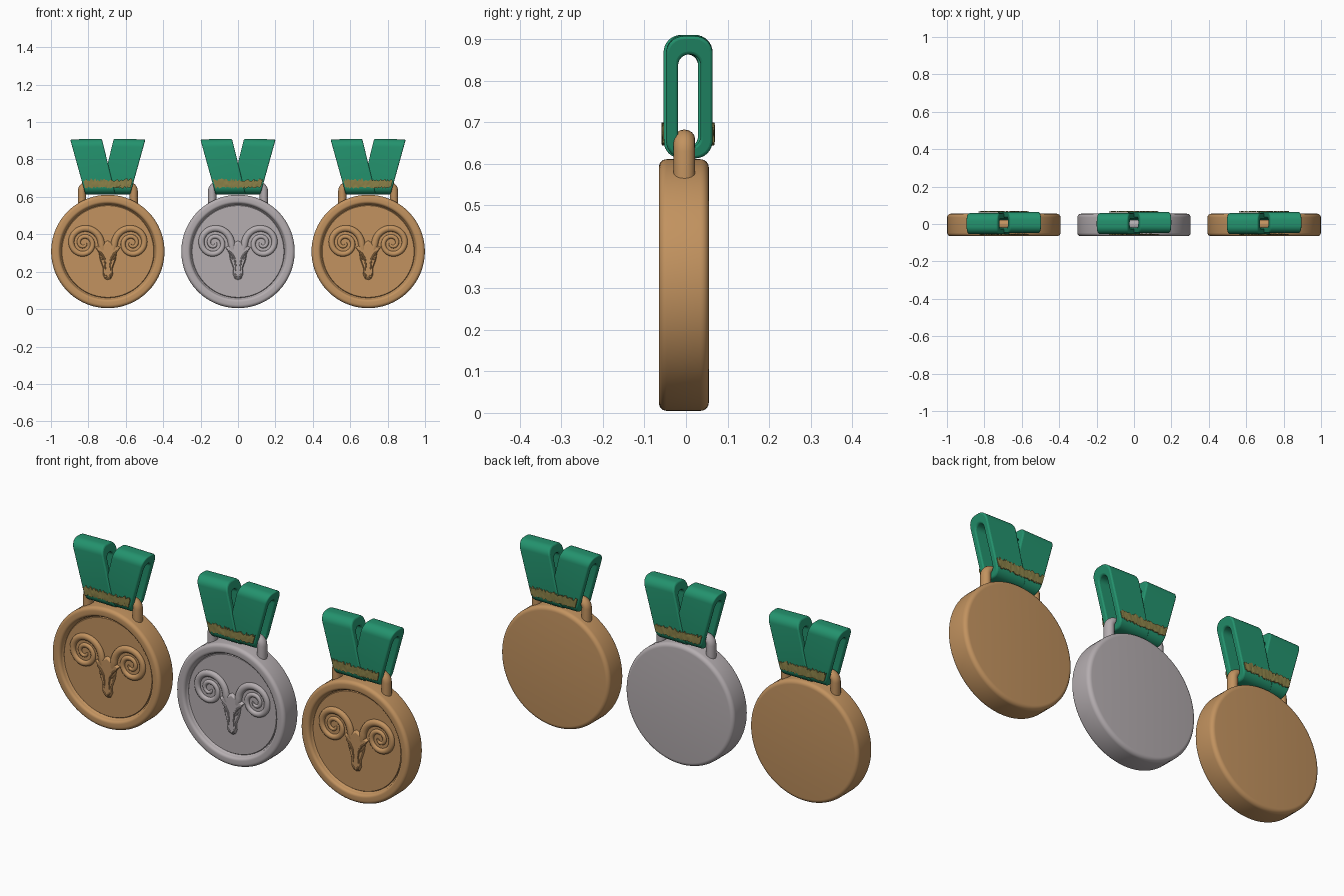
import bpy, bmesh, math, random

if "Cube" in bpy.data.objects:
    bpy.data.objects.remove(bpy.data.objects["Cube"])

random.seed(4)


def material(name, rgb):
    m = bpy.data.materials.new(name)
    m.diffuse_color = (*rgb, 1)
    m.use_nodes = True
    m.node_tree.nodes["Principled BSDF"].inputs["Base Color"].default_value = m.diffuse_color
    return m


BRONZE = material("bronze", (0.54, 0.29, 0.115))
SILVER = material("silver", (0.46, 0.42, 0.435))
GREEN = material("ribbon green", (0.017, 0.29, 0.155))
GOLD = material("gold thread", (0.26, 0.22, 0.065))
CZ = 0.308            # disc centre height
FLOOR = -0.044        # y of the sunken face


def finish(bm, name, mat, x, bevel=0, angle=35):
    bmesh.ops.recalc_face_normals(bm, faces=bm.faces)
    me = bpy.data.meshes.new(name)
    bm.to_mesh(me)
    bm.free()
    me.materials.append(mat)
    ob = bpy.data.objects.new(name, me)
    bpy.context.collection.objects.link(ob)
    ob.location.x = x
    if bevel:
        b = ob.modifiers.new("bevel", 'BEVEL')
        b.width, b.segments, b.limit_method = bevel, 3, 'ANGLE'
        b.angle_limit = math.radians(40)
    bpy.ops.object.select_all(action='DESELECT')
    ob.select_set(True)
    bpy.context.view_layer.objects.active = ob
    bpy.ops.object.shade_smooth_by_angle(angle=math.radians(angle))
    return ob


def bridge(bm, rings, closed=False):
    pairs = list(zip(rings, rings[1:])) + ([(rings[-1], rings[0])] if closed else [])
    for a, b in pairs:
        n = len(a)
        for i in range(n):
            bm.faces.new((a[i], a[(i + 1) % n], b[(i + 1) % n], b[i]))


def lathe(profile, n=96):
    bm = bmesh.new()
    rings = [[bm.verts.new((r * math.cos(2 * math.pi * i / n), y,
                            CZ + r * math.sin(2 * math.pi * i / n)))
              for i in range(n)] for r, y in profile]
    bridge(bm, rings)
    bm.faces.new(rings[0])
    bm.faces.new(rings[-1])
    return bm


def tube(bm, path, radii, y, flat=1.0, n=12):
    """Sweep an oval section along a path in the x-z plane."""
    rings = []
    for i, (px, pz) in enumerate(path):
        a, b = path[max(i - 1, 0)], path[min(i + 1, len(path) - 1)]
        tx, tz = b[0] - a[0], b[1] - a[1]
        l = math.hypot(tx, tz)
        nx, nz, r = -tz / l, tx / l, radii[i]
        ring = []
        for k in range(n):
            t = 2 * math.pi * k / n
            c, s = r * math.cos(t), r * math.sin(t) * flat
            ring.append(bm.verts.new((px + nx * c, y + s, pz + nz * c)))
        rings.append(ring)
    bridge(bm, rings)
    bm.faces.new(rings[0])
    bm.faces.new(rings[-1])


def prism(bm, pts, y0, y1, inset=1.0, centre=(0, 0)):
    """Plate from an x-z outline, front face shrunk by inset."""
    back = [bm.verts.new((x, y0, z)) for x, z in pts]
    front = [bm.verts.new((centre[0] + (x - centre[0]) * inset, y1,
                           centre[1] + (z - centre[1]) * inset)) for x, z in pts]
    bridge(bm, [back, front])
    bm.faces.new(back)
    bm.faces.new(front)


def rounded(hw, z0, z1, r, yc, n=8):
    pts = []
    for cy, cz, a0 in ((hw - r, z1 - r, 0), (r - hw, z1 - r, 90),
                       (r - hw, z0 + r, 180), (hw - r, z0 + r, 270)):
        for i in range(n + 1):
            a = math.radians(a0 + 90 * i / n)
            pts.append((yc + cy + r * math.cos(a), cz + r * math.sin(a)))
    return pts


def lerp_x(top, bottom, z):
    return bottom + (top - bottom) * (z - 0.615) / (0.905 - 0.615)


def strap(side, x):
    """Ribbon loop leaning outward on one side."""
    bm = bmesh.new()
    yc = 0.005 + side * 0.003
    outer = rounded(0.056, 0.613, 0.909, 0.042, yc)
    inner = rounded(0.027, 0.640, 0.865, 0.0265, yc)
    rings = []
    for pts, e in ((outer, 0), (outer, 1), (inner, 1), (inner, 0)):
        ring = []
        for y, z in pts:
            px = lerp_x(0.2, 0.12, z) if e == 0 else lerp_x(0.031, -0.04, z)
            ring.append(bm.verts.new((side * px, y, z + 0.02 * (0.11 - px) * (z > 0.75))))
        rings.append(ring)
    bridge(bm, rings, closed=True)
    finish(bm, "ribbon_strap", GREEN, x, 0.007, 50)


def thread_band(face, x):
    """Ragged gold embroidery lying on the ribbon."""
    bm = bmesh.new()
    cols, rows = 44, 4
    layers = []
    for lift in (0.0, 0.006):
        grid = []
        for i in range(cols + 1):
            lo, hi = 0.646 + random.uniform(-0.002, 0.008), 0.694 + random.uniform(-0.012, 0.006)
            if lift:
                lo, hi = ends[i]
            grid.append((lo, hi))
        ends = grid
        layer = []
        for i, (lo, hi) in enumerate(grid):
            col = []
            for j in range(rows + 1):
                z = lo + (hi - lo) * j / rows
                w = lerp_x(0.2, 0.12, z) - 0.008
                d = max(0, 0.655 - z)
                hw = 0.014 + math.sqrt(0.042 ** 2 - d * d) + 0.0015 + lift
                bump = random.uniform(-0.0025, 0.001) if lift else 0
                col.append(bm.verts.new((w * (2 * i / cols - 1), 0.005 + face * (hw + bump), z)))
            layer.append(col)
        layers.append(layer)
    for layer in layers:
        for a, b in zip(layer, layer[1:]):
            for j in range(rows):
                bm.faces.new((a[j], b[j], b[j + 1], a[j + 1]))
    bot, top = layers
    for i in range(cols):
        for j in (0, rows):
            bm.faces.new((bot[i][j], bot[i + 1][j], top[i + 1][j], top[i][j]))
    for i in (0, cols):
        for j in range(rows):
            bm.faces.new((bot[i][j], bot[i][j + 1], top[i][j + 1], top[i][j]))
    finish(bm, "gold_thread_band", GOLD, x)


def medal(x, metal):
    # disc with raised rim
    arc = [(math.cos(math.radians(a)), math.sin(math.radians(a))) for a in range(0, 91, 15)]
    prof = [(0.283 + 0.02 * s, 0.035 + 0.02 * c) for c, s in arc]
    prof += [(0.285 + 0.018 * c, -0.047 - 0.018 * s) for c, s in arc]
    prof += [(0.27 - 0.015 * s, -0.05 - 0.015 * c) for c, s in arc]
    prof += [(0.252, FLOOR), (0.248, FLOOR + 0.004), (0.245, FLOOR)]
    finish(lathe(prof), "medal_disc", metal, x)

    # hanging bail
    bm = bmesh.new()
    half = [(0.138, 0.56), (0.138, 0.63)]
    half += [(0.108 + 0.03 * math.cos(math.radians(a)), 0.63 + 0.03 * math.sin(math.radians(a)))
             for a in range(15, 91, 15)]
    path = half + [(-px, pz) for px, pz in reversed(half)]
    tube(bm, path, [0.0225] * len(path), -0.004, 1.15, 16)
    finish(bm, "hanging_bail", metal, x)

    # spiral horns
    for s in (-1, 1):
        bm = bmesh.new()
        path, radii = [(s * 0.028, 0.315)], [0.014]
        n = 90
        for i in range(n + 1):
            t = i / n
            a = math.radians(-5 + 725 * t)
            r = 0.094 - 0.086 * t ** 0.85
            path.append((s * (0.128 - r * math.cos(a)), 0.352 + r * math.sin(a)))
            radii.append(0.0185 - 0.0115 * t)
        tube(bm, path, radii, FLOOR, 0.85)
        finish(bm, "horn", metal, x)

    # head, with brows, eyes and nostrils
    bm = bmesh.new()
    half = [(0.03, 0.352), (0.07, 0.332), (0.05, 0.305), (0.044, 0.265),
            (0.026, 0.215), (0.028, 0.182), (0.017, 0.158)]
    pts = [(0, 0.37)] + half + [(0, 0.152)] + [(-px, pz) for px, pz in reversed(half)]
    prism(bm, pts, FLOOR + 0.004, FLOOR - 0.011, 0.86, (0, 0.27))
    finish(bm, "ram_head", metal, x, 0.002)
    bm = bmesh.new()
    for s in (-1, 1):
        tube(bm, [(s * 0.05, 0.31), (s * 0.034, 0.296), (s * 0.018, 0.27), (s * 0.013, 0.235),
                  (s * 0.014, 0.205)], [0.004, 0.006, 0.005, 0.004, 0.002], FLOOR - 0.011, 1, 8)
        tube(bm, [(s * 0.041, 0.283), (s * 0.033, 0.275), (s * 0.026, 0.262)],
             [0.002, 0.006, 0.002], FLOOR - 0.01, 1, 8)
        tube(bm, [(s * 0.021, 0.192), (s * 0.014, 0.182), (s * 0.004, 0.172)],
             [0.002, 0.005, 0.003], FLOOR - 0.011, 1, 8)
    finish(bm, "ram_face_details", metal, x)

    # ribbon
    for s in (-1, 1):
        strap(s, x)
        thread_band(s, x)


for mx, metal in ((-0.696, BRONZE), (0, SILVER), (0.696, BRONZE)):
    medal(mx, metal)
